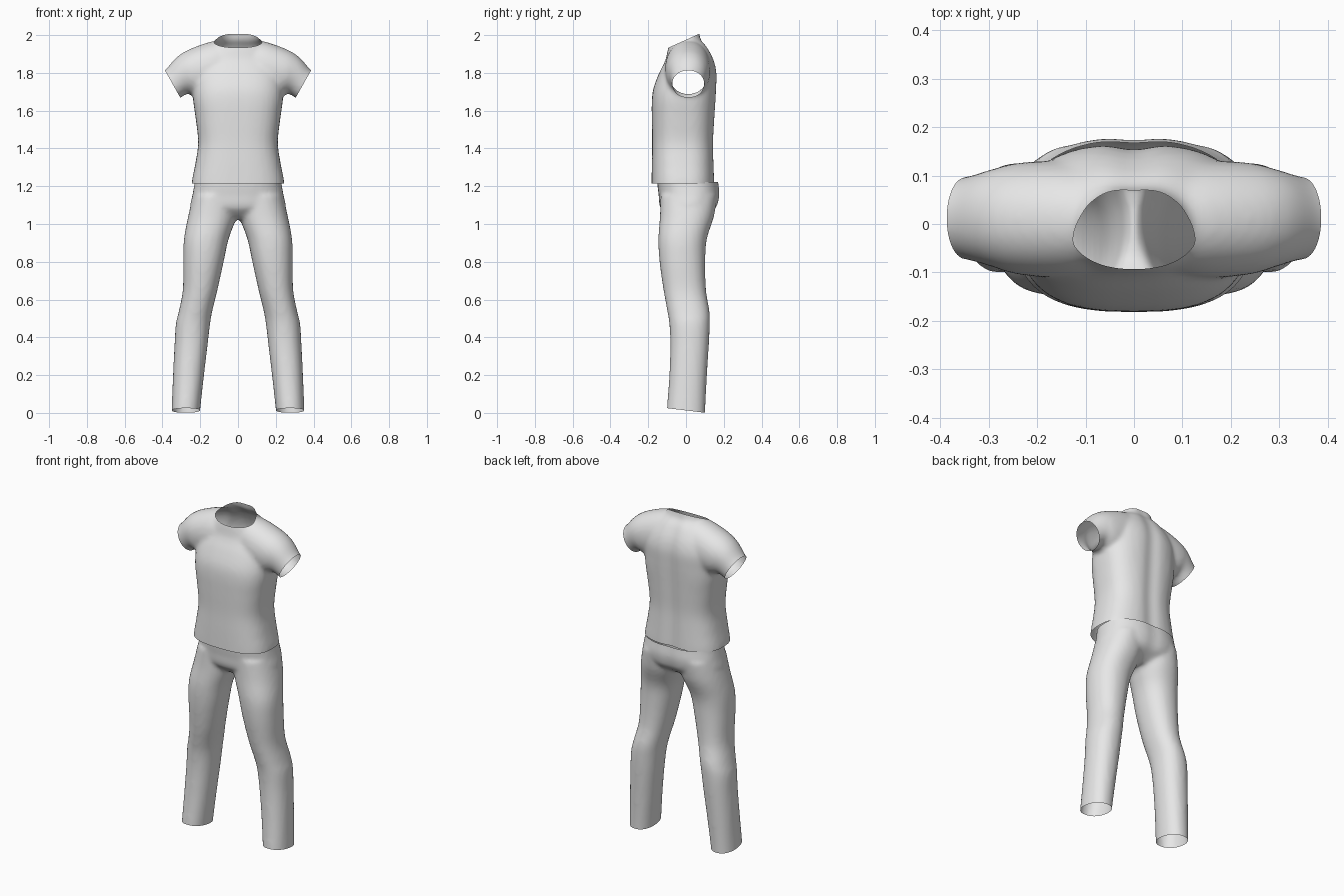
import bpy, bmesh, math
from mathutils import Vector

if "Cube" in bpy.data.objects:
    bpy.data.objects.remove(bpy.data.objects["Cube"])

SEG = 40
fabric = bpy.data.materials.new("grey fabric")
fabric.diffuse_color = (0.8, 0.8, 0.8, 1)
fabric.use_nodes = True
fabric.node_tree.nodes["Principled BSDF"].inputs["Base Color"].default_value = fabric.diffuse_color


def ring(centre, a, b, n):
    """Superellipse section with half axes a and b."""
    pts = []
    for i in range(SEG):
        t = 2 * math.pi * i / SEG
        c, s = math.cos(t), math.sin(t)
        pts.append(centre + a * math.copysign(abs(c) ** (2 / n), c)
                   + b * math.copysign(abs(s) ** (2 / n), s))
    return pts


def level(z, x0, x1, y0, y1, n):
    """Horizontal section spanning x0..x1 and y0..y1."""
    return ring(Vector(((x0 + x1) / 2, (y0 + y1) / 2, z)),
                Vector(((x1 - x0) / 2, 0, 0)), Vector((0, (y1 - y0) / 2, 0)), n)


def loft(bm, rings, steps=4):
    """Closed tube with smooth interpolation between the sections."""
    full = []
    last = len(rings) - 1
    for i in range(last):
        p0, p1, p2, p3 = (rings[max(0, min(last, i + k))] for k in (-1, 0, 1, 2))
        for s in range(steps):
            t = s / steps
            full.append([0.5 * (2 * b + (c - a) * t + (2 * a - 5 * b + 4 * c - d) * t ** 2
                                + (3 * b - a - 3 * c + d) * t ** 3)
                         for a, b, c, d in zip(p0, p1, p2, p3)])
    full.append(rings[-1])
    loops = [[bm.verts.new(p) for p in r] for r in full]
    for l0, l1 in zip(loops, loops[1:]):
        for i in range(SEG):
            j = (i + 1) % SEG
            bm.faces.new((l0[i], l0[j], l1[j], l1[i]))
    bm.faces.new(loops[0][::-1])
    bm.faces.new(loops[-1])


def fuse(name, bm, voxel):
    """Merge the overlapping tubes into one soft skin."""
    bmesh.ops.recalc_face_normals(bm, faces=bm.faces)
    mesh = bpy.data.meshes.new(name)
    bm.to_mesh(mesh)
    bm.free()
    ob = bpy.data.objects.new(name, mesh)
    bpy.context.collection.objects.link(ob)
    remesh = ob.modifiers.new("merge", 'REMESH')
    remesh.mode = 'VOXEL'
    remesh.voxel_size = voxel
    smooth = ob.modifiers.new("soften", 'SMOOTH')
    smooth.factor = 0.5
    smooth.iterations = 6
    deps = bpy.context.evaluated_depsgraph_get()
    skin = bpy.data.meshes.new_from_object(ob.evaluated_get(deps))
    ob.modifiers.clear()
    ob.data = skin
    return ob


def cut(bm, co, normal, keep):
    """Trim an opening, only where keep(face centre) is true."""
    faces = [f for f in bm.faces if keep(f.calc_center_median())]
    edges = {e for f in faces for e in f.edges}
    verts = {v for f in faces for v in f.verts}
    bmesh.ops.bisect_plane(bm, geom=list(verts) + list(edges) + faces, dist=1e-5,
                           plane_co=co, plane_no=normal, clear_outer=True)


def finish(ob, cuts, groove):
    bm = bmesh.new()
    bm.from_mesh(ob.data)
    # shallow centre groove down the back
    for v in bm.verts:
        if v.co.y > 0.03:
            v.co.y -= groove * math.exp(-(v.co.x / 0.045) ** 2) * min(1, (v.co.y - 0.03) / 0.06)
    for c in cuts:
        cut(bm, *c)
    loose = [v for v in bm.verts if not v.link_faces]
    bmesh.ops.delete(bm, geom=loose, context='VERTS')
    for f in bm.faces:
        f.smooth = True
        f.material_index = 0
    bm.to_mesh(ob.data)
    bm.free()
    ob.data.materials.clear()
    ob.data.materials.append(fabric)


# Shirt body: height, half width, front, back, squareness
bm = bmesh.new()
body = [(1.13, .248, -.182, .152, 2.7), (1.22, .245, -.182, .152, 2.7),
        (1.32, .226, -.181, .149, 2.7), (1.43, .211, -.179, .147, 2.7),
        (1.55, .223, -.181, .153, 2.7), (1.65, .237, -.181, .159, 2.7),
        (1.72, .240, -.172, .163, 2.6), (1.80, .235, -.142, .165, 2.5),
        (1.865, .215, -.110, .152, 2.3), (1.92, .175, -.097, .127, 2.2),
        (1.95, .145, -.090, .108, 2.1), (1.98, .112, -.086, .086, 2),
        (2.06, .098, -.082, .068, 2)]
loft(bm, [level(z, -w, w, f, b, n) for z, w, f, b, n in body])

# Sleeves: top x, z, bottom x, z, front, back
sleeve = [(.00, 1.965, .00, 1.70, -.09, .12), (.12, 1.970, .14, 1.67, -.11, .13),
          (.25, 1.928, .22, 1.675, -.105, .127), (.325, 1.883, .268, 1.69, -.087, .112),
          (.388, 1.812, .305, 1.667, -.073, .097), (.440, 1.780, .357, 1.640, -.07, .095)]
for s in (-1, 1):
    rings = []
    for tx, tz, bx, bz, f, b in sleeve:
        top, bottom = Vector((s * tx, 0, tz)), Vector((s * bx, 0, bz))
        rings.append(ring((top + bottom) / 2 + Vector((0, (f + b) / 2, 0)),
                          (top - bottom) / 2, Vector((0, (b - f) / 2, 0)), 2.1))
    loft(bm, rings)
shirt = fuse("shirt", bm, 0.012)
finish(shirt, [
    ((0, 0, 1.215), (0, 0, -1), lambda c: c.z < 1.4),
    ((0, -.085, 1.937), (0, -.41, .91), lambda c: abs(c.x) < .16 and c.z > 1.85),
    ((.385, 0, 1.81), (.87, 0, -.49), lambda c: c.x > .26 and c.z > 1.6),
    ((-.385, 0, 1.81), (-.87, 0, -.49), lambda c: c.x < -.26 and c.z > 1.6)], 0.011)

# Trouser seat
bm = bmesh.new()
seat = [(1.31, .222, -.150, .165, 2.4), (1.22, .230, -.152, .174, 2.4),
        (1.155, .241, -.145, .180, 2.4), (1.09, .250, -.138, .164, 2.3),
        (1.05, .190, -.105, .120, 2.2), (1.025, .10, -.07, .08, 2)]
loft(bm, [level(z, -w, w, f, b, n) for z, w, f, b, n in seat])

# Trouser legs: height, inner x, outer x, front, back
leg = [(1.15, .00, .238, -.135, .165), (1.04, .008, .264, -.138, .148),
       (.92, .050, .286, -.146, .110), (.80, .076, .290, -.140, .102),
       (.65, .109, .292, -.119, .106), (.54, .136, .313, -.099, .124),
       (.47, .148, .329, -.088, .126), (.36, .161, .336, -.083, .121),
       (.20, .180, .344, -.088, .111), (.02, .200, .351, -.101, .102),
       (-.10, .212, .356, -.105, .100)]
for s in (-1, 1):
    loft(bm, [level(z, min(s * i, s * o), max(s * i, s * o), f, b, 2.2)
              for z, i, o, f, b in leg])
trousers = fuse("trousers", bm, 0.012)
finish(trousers, [
    ((0, 0, 1.222), (0, 0, 1), lambda c: c.z > 1.1),
    ((0, .1, .001), (0, -.12, -1), lambda c: c.z < .2)], 0.006)
